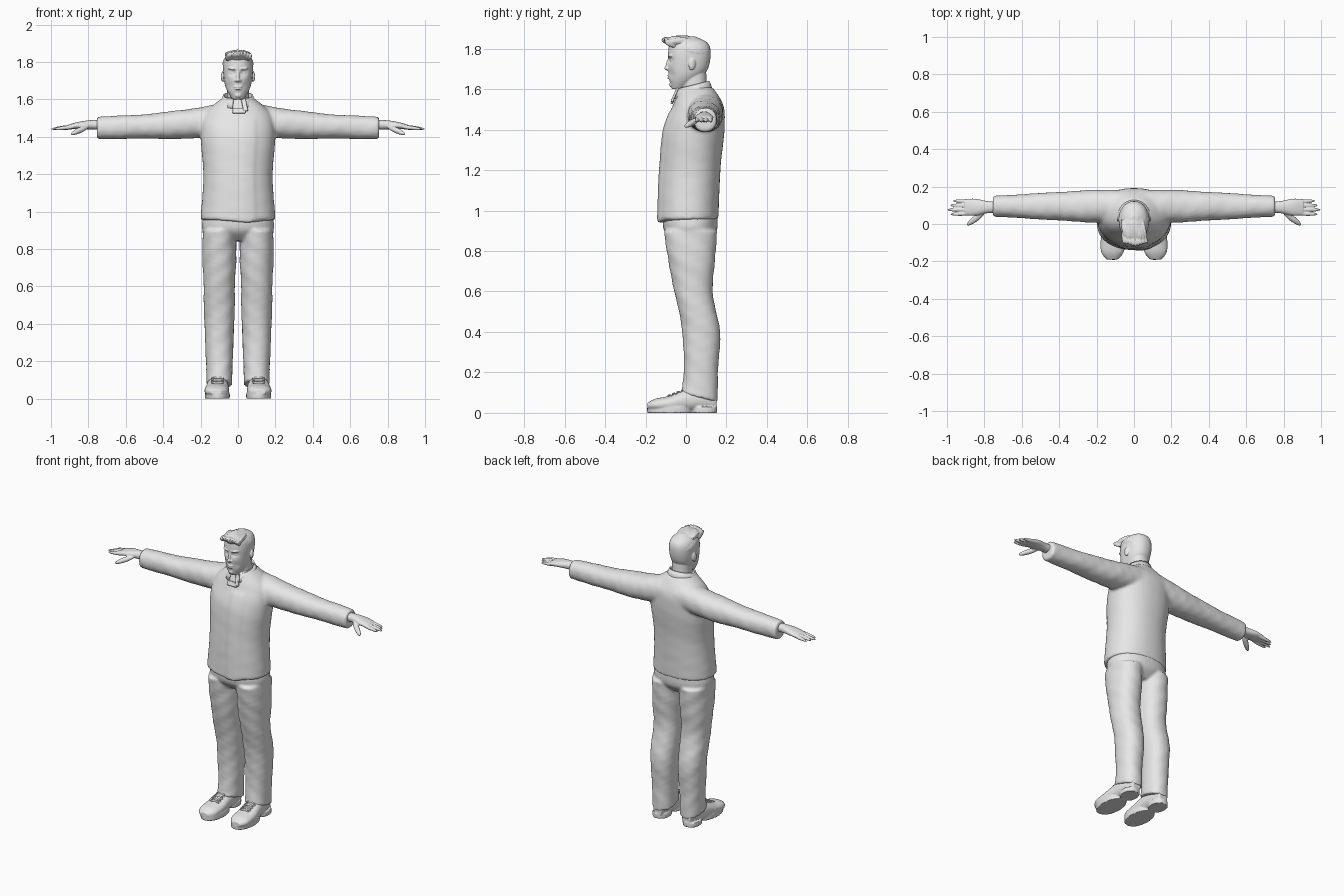
import bpy, bmesh, math
from mathutils import Matrix, Vector, Euler

if "Cube" in bpy.data.objects:
    bpy.data.objects.remove(bpy.data.objects["Cube"])

shade = (.8, .8, .8, 1)
grey = bpy.data.materials.new("plain_grey")
grey.use_nodes = True
grey.diffuse_color = shade
grey.node_tree.nodes["Principled BSDF"].inputs["Base Color"].default_value = shade

ONE_SIDE = (1,)
BOTH_SIDES = (1, -1)


def smooth_path(stations, steps=6):
    """Pass a smooth curve through the stations."""
    points = [Vector(station) for station in stations]
    padded = [points[0]] + points + [points[-1]]
    for before, start, end, after in zip(padded, padded[1:], padded[2:], padded[3:]):
        for step in range(steps):
            t = step / steps
            rest = 1 - t
            leave, arrive = (end - before) / 2, (after - start) / 2
            yield (start * rest * rest * (1 + 2 * t) + end * t * t * (1 + 2 * rest)
                   + leave * t * rest * rest - arrive * t * t * rest)
    yield points[-1]


def signed_power(value, exponent):
    return math.copysign(abs(value) ** exponent, value)


def loft(bm, stations, axis="z", across=0, lean=0, power=2.2, sides=ONE_SIDE, fold=0, count=60):
    """Each station is position along the axis, centre height or depth, and two radii."""
    origin = stations[0][0]
    for side in sides:
        rings = []
        for along, centre, wide, deep in smooth_path(stations):
            ring = []
            for k in range(count):
                angle = math.tau * k / count
                crease = 1 + fold * math.sin(3 * angle + 45 * along) * math.sin(20 * along + angle)
                u = across + lean * (along - origin)
                u += crease * wide * signed_power(math.cos(angle), 2 / power)
                v = centre + crease * deep * signed_power(math.sin(angle), 2 / power)
                x, y, z = {"x": (along, u, v), "y": (u, along, v), "z": (u, v, along)}[axis]
                ring.append(bm.verts.new((side * x, y, z)))
            rings.append(ring)
        for low, high in zip(rings, rings[1:]):
            for k in range(count):
                bm.faces.new((low[k - 1], low[k], high[k], high[k - 1]))
        bm.faces.new(rings[0])
        bm.faces.new(rings[-1])


def placement(at, size, pitch, dip, yaw):
    turn = Euler((pitch, dip, yaw)).to_matrix().to_4x4()
    return Matrix.Translation(at) @ turn @ Matrix.Diagonal((*size, 1))


def blob(bm, at, size, pitch=0, dip=0, yaw=0, sides=ONE_SIDE):
    for side in sides:
        mirror = Matrix.Diagonal((side, 1, 1, 1))
        bmesh.ops.create_icosphere(bm, subdivisions=3, radius=1,
                                   matrix=mirror @ placement(at, size, pitch, dip, yaw))


def box(bm, at, size, pitch=0, dip=0, yaw=0):
    bmesh.ops.create_cube(bm, size=1, matrix=placement(at, size, pitch, dip, yaw))


def finish(bm, name, voxel=0, soften=2):
    """Turn the mesh into an object; a voxel size welds its pieces together."""
    bmesh.ops.recalc_face_normals(bm, faces=bm.faces)
    mesh = bpy.data.meshes.new(name)
    bm.to_mesh(mesh)
    bm.free()
    mesh.materials.append(grey)
    part = bpy.data.objects.new(name, mesh)
    bpy.context.collection.objects.link(part)
    for other in bpy.context.selected_objects:
        other.select_set(False)
    part.select_set(True)
    bpy.context.view_layer.objects.active = part
    bpy.ops.object.shade_smooth_by_angle(angle=math.radians(50))
    if voxel:
        weld = part.modifiers.new("weld", "REMESH")
        weld.mode, weld.voxel_size, weld.use_smooth_shade = "VOXEL", voxel, True
        relax = part.modifiers.new("relax", "SMOOTH")
        relax.iterations = soften
    return part


# Jacket: torso with an overlapping front edge, and sleeves
bm = bmesh.new()
loft(bm, [(.955, .01, .2, .15), (1.2, .02, .185, .15), (1.4, .04, .2, .15),
          (1.52, .06, .18, .125), (1.61, .05, .08, .08)], fold=.006)
for vert in bm.verts:
    if 0 < vert.co.x < .09 and vert.co.y < 0 and vert.co.z < 1.5:
        vert.co.y -= .005
        if vert.co.z < .97:
            vert.co.z -= .015
loft(bm, [(.04, 1.5, .09, .085), (.25, 1.47, .085, .08), (.5, 1.455, .07, .065),
          (.755, 1.447, .055, .06)], axis="x", across=.095, sides=BOTH_SIDES, fold=.03)
finish(bm, "jacket", voxel=.009, soften=4)

# Stand collar, open at the front
bm = bmesh.new()
previous = None
for step in range(49):
    angle = math.radians(-72 + 324 * step / 48)
    column = []
    for level in (0, .5, 1):
        radius = .094 - .018 * level
        height = 1.57 + .05 * level + .02 * math.sin(angle)
        column.append(bm.verts.new((radius * math.cos(angle),
                                    .036 + radius * math.sin(angle), height)))
    if previous:
        for k in range(2):
            bm.faces.new((previous[k], column[k], column[k + 1], previous[k + 1]))
    previous = column
collar = finish(bm, "collar")
thickness = collar.modifiers.new("thickness", "SOLIDIFY")
thickness.thickness, thickness.offset = .009, 0

# Collar flap folded over the throat
bm = bmesh.new()
box(bm, at=(.035, -.056, 1.57), size=(.025, .012, .075), pitch=-.4, dip=-.2)
box(bm, at=(.005, -.066, 1.54), size=(.07, .012, .03), pitch=-.4)
flap = finish(bm, "collar_flap")
rounding = flap.modifiers.new("rounding", "BEVEL")
rounding.width, rounding.segments = .004, 2

# Trousers: hips and two loose legs with slanted hems
bm = bmesh.new()
loft(bm, [(.845, .025, .1, .08), (.9, .022, .188, .13), (.98, .02, .184, .136)])
loft(bm, [(.08, .066, .07, .09), (.2, .073, .071, .085), (.4, .075, .08, .093),
          (.6, .037, .084, .094), (.75, .028, .09, .116), (.9, .022, .09, .13)],
     across=.1, sides=BOTH_SIDES, fold=.025)
for vert in bm.verts:
    if vert.co.z < .1:
        vert.co.z -= (vert.co.y - .05) / 4
finish(bm, "trousers", voxel=.008, soften=4)

# Shoes: upper, front sole and heel
bm = bmesh.new()
loft(bm, [(-.19, .035, .03, .015), (-.15, .04, .06, .03), (-.08, .045, .065, .04),
          (0, .06, .058, .055), (.08, .065, .05, .055), (.15, .055, .03, .04)],
     axis="y", across=.117, lean=-.04, sides=BOTH_SIDES)
for depth, width, length in ((-.08, .066, .112), (.09, .052, .064)):
    loft(bm, [(0, depth, width, length), (.03, depth, width, length)],
         across=.11, sides=BOTH_SIDES)
finish(bm, "shoes", voxel=.005)

# Crossed laces up the instep
bm = bmesh.new()
for row in range(4):
    for slant in (.3, -.3):
        blob(bm, at=(.11, -.08 + .022 * row, .085 + .008 * row), size=(.036, .005, .007),
             yaw=slant, sides=BOTH_SIDES)
finish(bm, "shoe_laces")

# Hands: wrist and palm, four fingers and a thumb
bm = bmesh.new()
loft(bm, [(.7, 1.462, .03, .026), (.78, 1.464, .032, .025), (.85, 1.46, .045, .02),
          (.905, 1.453, .043, .012)], axis="x", across=.09, sides=BOTH_SIDES)
for finger in range(4):
    tip = 1 - .015 * abs(finger - 1)
    blob(bm, at=(tip - .07, .055 + .022 * finger, 1.449), size=(.07, .011, .011),
         dip=.12, yaw=.03 * (finger - 1.5), sides=BOTH_SIDES)
blob(bm, at=(.845, .03, 1.435), size=(.065, .016, .015), dip=.35, yaw=-.65, sides=BOTH_SIDES)
finish(bm, "hands", voxel=.004)

# Head: skull hollowed at the eyes and cheeks, then the neck
bm = bmesh.new()
loft(bm, [(1.6, -.04, .03, .03), (1.65, -.01, .06, .073), (1.7, .01, .074, .098),
          (1.78, .017, .08, .105), (1.83, .015, .066, .09), (1.86, .015, .02, .03)])
for vert in bm.verts:
    if vert.co.y < 0:
        x, z = abs(vert.co.x), vert.co.z
        eye = math.hypot((x - .03) / .02, (z - 1.742) / .014)
        cheek = math.hypot((x - .042) / .018, (z - 1.672) / .022)
        vert.co.y += .014 * math.exp(-eye * eye) + .006 * math.exp(-cheek * cheek)
loft(bm, [(1.53, .045, .062, .062), (1.7, .037, .056, .062)])
# Nose bridge, tip and nostrils
blob(bm, at=(0, -.088, 1.722), size=(.009, .012, .032), pitch=-.2)
blob(bm, at=(0, -.094, 1.703), size=(.012, .013, .01))
blob(bm, at=(.011, -.087, 1.7), size=(.008, .01, .008), sides=BOTH_SIDES)
# Brows and eyes
blob(bm, at=(.03, -.077, 1.764), size=(.026, .012, .007), dip=-.12, yaw=.3, sides=BOTH_SIDES)
blob(bm, at=(.03, -.064, 1.741), size=(.015, .012, .009), sides=BOTH_SIDES)
# Lips and chin
for height, width in ((1.667, .023), (1.655, .02)):
    blob(bm, at=(0, -.082, height), size=(width, .01, .005))
blob(bm, at=(0, -.069, 1.622), size=(.02, .014, .014))
# Ears
blob(bm, at=(.081, .03, 1.723), size=(.009, .018, .03), pitch=-.15, yaw=.3, sides=BOTH_SIDES)
finish(bm, "head", voxel=.0036)

# Hair: short cap with a swept-up front tuft
bm = bmesh.new()
blob(bm, at=(0, .026, 1.79), size=(.083, .099, .062), pitch=-.25)
blob(bm, at=(0, -.01, 1.827), size=(.064, .09, .037), pitch=-.05)
for lock in range(9):
    x = .014 * (lock - 4)
    lift = .012 * math.cos(26 * x)
    wave = .12 * math.sin(5 * lock)
    blob(bm, at=(x, -.082 + abs(x) / 4, 1.824 + lift), size=(.01, .042, .019),
         pitch=wave - .35, yaw=.25 + 3 * x)
    blob(bm, at=(x, -.03, 1.838 + lift), size=(.009, .055, .016), pitch=wave, yaw=.2)
finish(bm, "hair", voxel=.004, soften=1)
